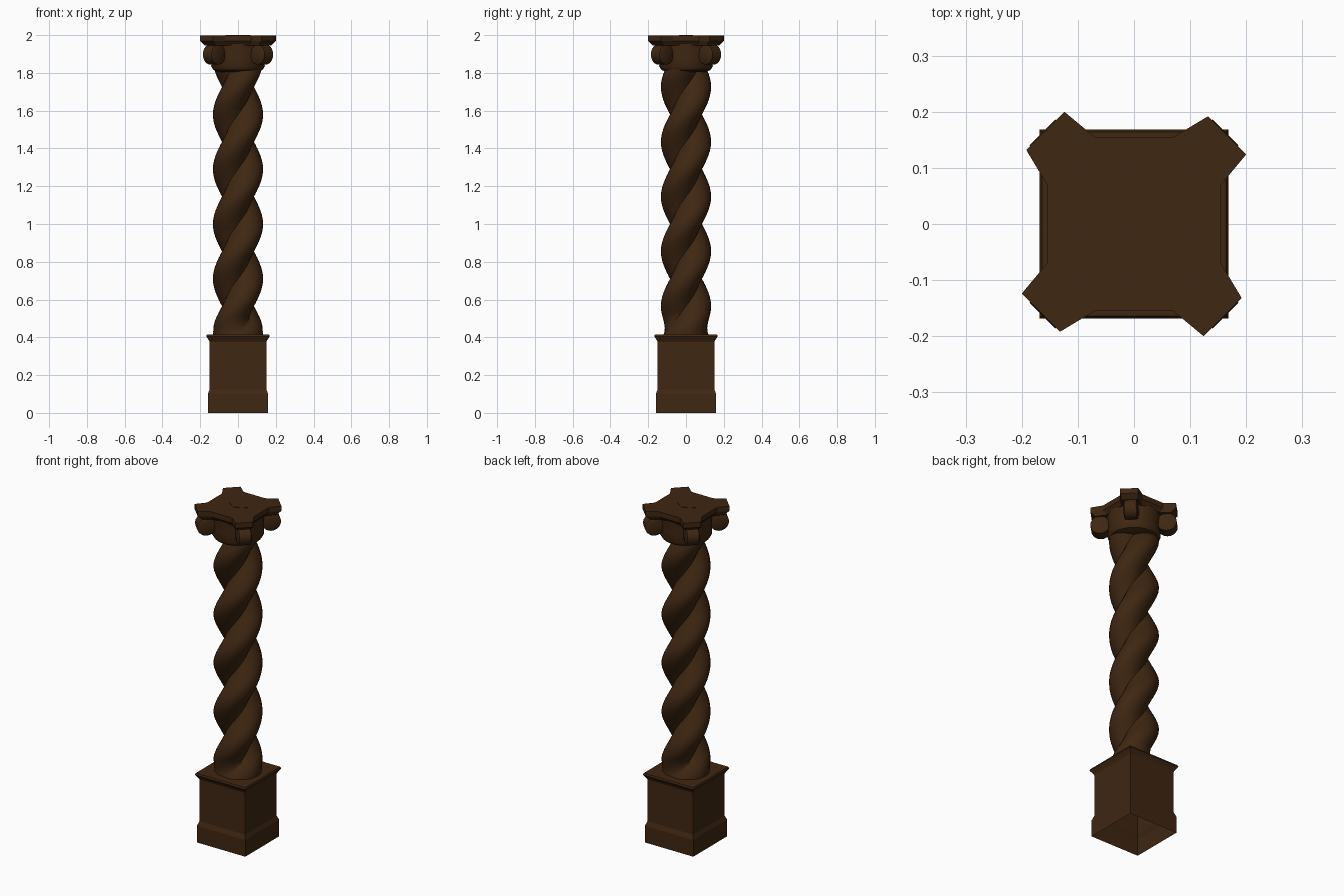
import bpy, bmesh, math
from mathutils import Vector, Matrix

if "Cube" in bpy.data.objects:
    bpy.data.objects.remove(bpy.data.objects["Cube"])

wood = bpy.data.materials.new("dark brown wood")
wood.diffuse_color = (0.05, 0.02, 0.006, 1)
wood.use_nodes = True
wood.node_tree.nodes["Principled BSDF"].inputs["Base Color"].default_value = wood.diffuse_color


def loft(name, rings, cap_bottom=True, cap_top=True, smooth=None):
    """Skin a stack of equally long point rings."""
    bm = bmesh.new()
    vs = [[bm.verts.new(p) for p in ring] for ring in rings]
    n = len(vs[0])
    for a, b in zip(vs, vs[1:]):
        for i in range(n):
            j = (i + 1) % n
            bm.faces.new((a[i], a[j], b[j], b[i]))
    if cap_bottom:
        bm.faces.new(vs[0][::-1])
    if cap_top:
        bm.faces.new(vs[-1])
    me = bpy.data.meshes.new(name)
    bm.to_mesh(me)
    bm.free()
    me.materials.append(wood)
    ob = bpy.data.objects.new(name, me)
    bpy.context.collection.objects.link(ob)
    if smooth:
        bpy.ops.object.select_all(action='DESELECT')
        ob.select_set(True)
        bpy.context.view_layer.objects.active = ob
        bpy.ops.object.shade_smooth_by_angle(angle=math.radians(smooth))
    return ob


def square(h, z):
    return [(-h, -h, z), (h, -h, z), (h, h, z), (-h, h, z)]


def circle(r, z, n=32):
    return [(r * math.cos(2 * math.pi * i / n), r * math.sin(2 * math.pi * i / n), z) for i in range(n)]


# Square pedestal, open underneath
loft("pedestal", [square(h, z) for h, z in (
    (.16, 0), (.16, .1), (.15, .125), (.15, .375), (.155, .385), (.168, .405), (.164, .415))],
    cap_bottom=False)

# Shaft: two strands twisted around each other
R, D, PITCH, Z0, Z1 = .085, .048, .58, .415, 1.82
N, STEPS = 40, 100
rings = []
for k in range(STEPS + 1):
    z = Z0 + (Z1 - Z0) * k / STEPS
    turn = 2 * math.pi * (z - .71) / PITCH
    foot = max(0, 1 - (z - Z0) / .1)          # foot rounds out
    ring = []
    for i in range(N):
        t = 2 * math.pi * i / N
        c, s = abs(math.cos(t)), math.sin(t)
        r = D * c + math.sqrt(R * R - D * D * s * s)
        r += (.131 - r) * foot * .8
        ring.append((r * math.cos(t + turn), r * math.sin(t + turn), z))
    rings.append(ring)
loft("twisted_shaft", rings, smooth=50)

# Capital bell
loft("capital_bell", [circle(r, z) for r, z in (
    (.1, 1.805), (.13, 1.815), (.142, 1.835), (.138, 1.88), (.145, 1.96))], smooth=40)

# Abacus with hollowed sides and cut corners
quarter = [(.155, -.07), (.155, .07), (.2, .124), (.132, .192)]


def abacus_ring(scale, z):
    pts = []
    for q in range(4):
        rot = Matrix.Rotation(q * math.pi / 2, 3, 'Z')
        pts += [rot @ Vector((x * scale, y * scale, z)) for x, y in quarter]
    return pts


loft("abacus", [abacus_ring(s, z) for s, z in ((.88, 1.945), (.93, 1.955), (1, 1.968), (1, 1.998))])

# Small diamond on top
loft("top_diamond", [[(.065, 0, z), (0, .037, z), (-.065, 0, z), (0, -.037, z)] for z in (1.997, 2.0)])

# Four corner volutes: rolls lying across the diagonals
for q in range(4):
    a = math.pi / 4 + q * math.pi / 2
    ob = loft(f"volute_{q + 1}", [circle(r, z, 20) for r, z in (
        (.04, -.038), (.053, -.032), (.053, .032), (.04, .038))], smooth=35)
    ob.matrix_world = (Matrix.Translation((.178 * math.cos(a), .178 * math.sin(a), 1.897))
                       @ Matrix.Rotation(a, 4, 'Z') @ Matrix.Rotation(math.pi / 2, 4, 'X'))
